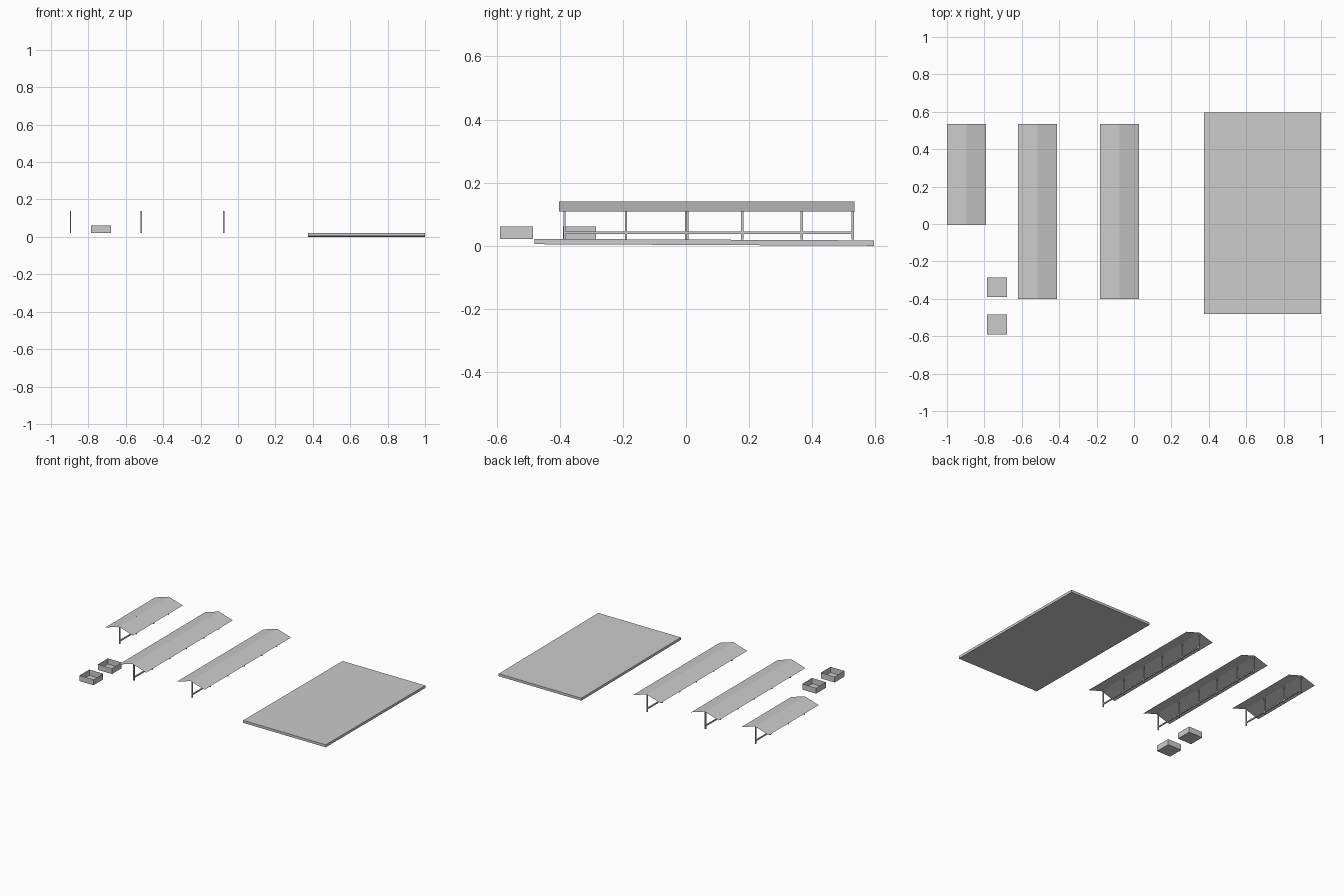
import bpy

if "Cube" in bpy.data.objects:
    bpy.data.objects.remove(bpy.data.objects["Cube"])


def mesh(name, verts, faces):
    me = bpy.data.meshes.new(name)
    me.from_pydata(verts, [], faces)
    me.update()
    ob = bpy.data.objects.new(name, me)
    bpy.context.collection.objects.link(ob)
    return ob


def box(name, x, y, z, lean=0.0, open_top=False):
    # lean raises the front (-y) edge slightly
    verts = [(a, b, c + (lean if b == y[0] else 0)) for c in z for b in y for a in x]
    faces = [(0, 2, 3, 1), (0, 1, 5, 4), (2, 6, 7, 3), (0, 4, 6, 2), (1, 3, 7, 5)]
    if not open_top:
        faces.append((4, 5, 7, 6))
    return mesh(name, verts, faces)


# Ground slab, a touch higher at the front
box("slab", (0.375, 1.0), (-0.48, 0.595), (0.0, 0.017), lean=0.005)

# Open planter boxes
for i, y in enumerate((-0.59, -0.39)):
    box(f"planter_{i}", (-0.785, -0.68), (y, y + 0.105), (0.022, 0.061), open_top=True)

# Canopies: thin gabled roof, a row of ridge posts and a low rail
BACK, HALF, EAVE, RIDGE, R = 0.534, 0.104, 0.108, 0.14, 0.0035
POSTS = (-0.385, -0.19, 0.0, 0.178, 0.367, 0.528)
for i, (cx, front) in enumerate(((-0.896, -0.005), (-0.517, -0.402), (-0.077, -0.402))):
    profile = ((-HALF, EAVE), (0, RIDGE), (HALF, EAVE))
    verts = [(cx + dx, y, z) for y in (front, BACK) for dx, z in profile]
    mesh(f"canopy_roof_{i}", verts, [(0, 1, 4, 3), (1, 2, 5, 4)])
    ys = [max(y, front + 0.009) for y in POSTS if y > front - 0.001]
    for j, y in enumerate(ys):
        box(f"canopy_post_{i}_{j}", (cx - R, cx + R), (y - R, y + R), (0.02, RIDGE - 0.001))
    box(f"canopy_rail_{i}", (cx - R, cx + R), (ys[0], ys[-1]), (0.037, 0.045))
